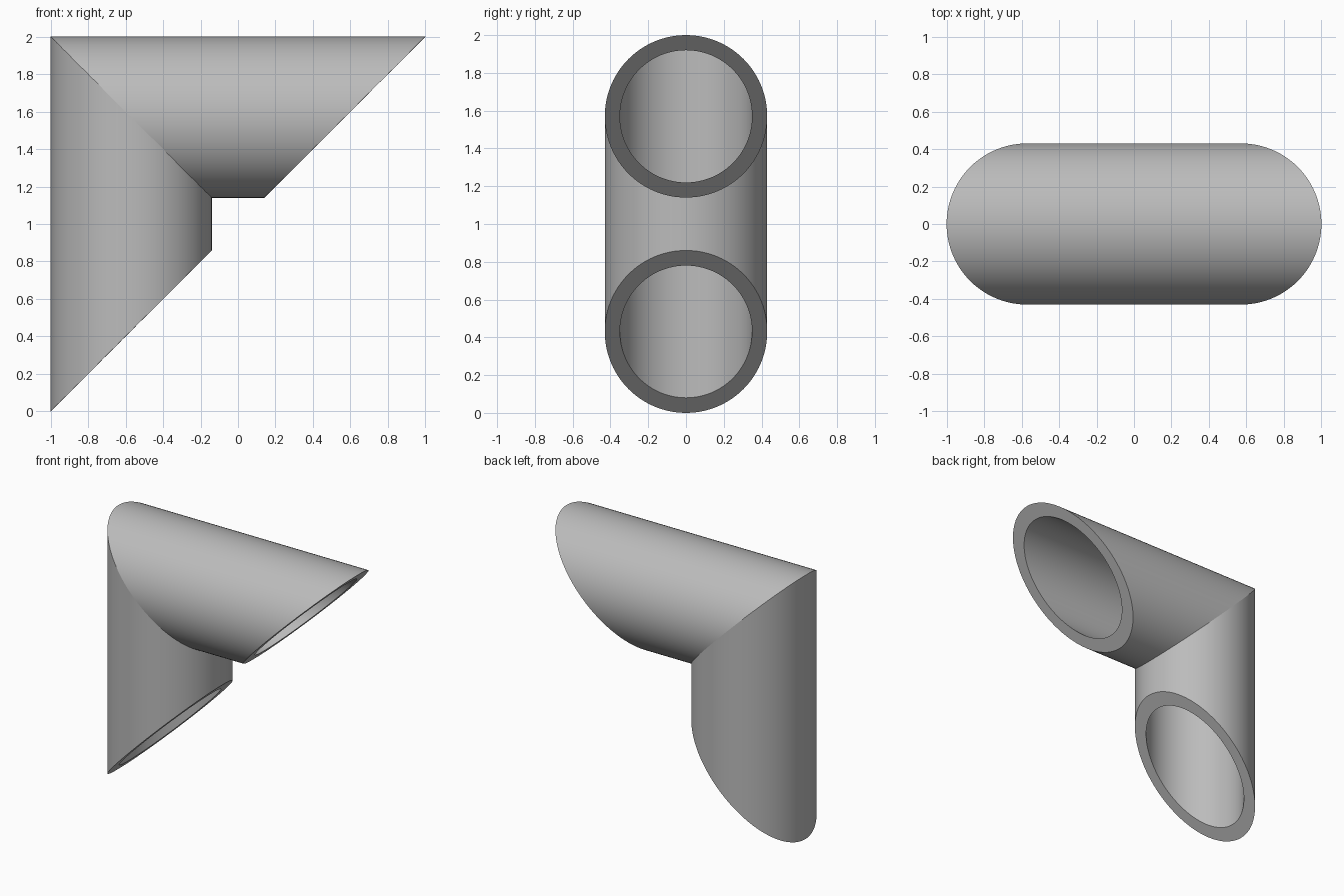
import bpy
import bmesh
from math import cos, sin, tau

cube = bpy.data.objects.get("Cube")
if cube:
    bpy.data.objects.remove(cube, do_unlink=True)

SEGMENTS = 96
OUTER, INNER = 0.43, 0.35
AXIS = 1.57      # height of the horizontal arm's axis

# Plain grey material
grey = bpy.data.materials.new("grey")
grey.use_nodes = True
colour = (0.5, 0.5, 0.5, 1)
grey.diffuse_color = colour
grey.node_tree.nodes["Principled BSDF"].inputs["Base Color"].default_value = colour

bm = bmesh.new()


def pipe_rings(radius):
    """Rings of one wall: slanted mouth, mitre, slanted foot."""
    mouth, mitre, foot = [], [], []
    for i in range(SEGMENTS):
        a = tau * i / SEGMENTS
        z, y = AXIS + radius * cos(a), radius * sin(a)
        mouth.append(bm.verts.new((z - 1, y, z)))
        mitre.append(bm.verts.new((1 - z, y, z)))
        foot.append(bm.verts.new((1 - z, y, 2 - z)))
    return mouth, mitre, foot


def bridge(a, b):
    """Quads between two rings, smooth inside and sharp along the rings."""
    for i in range(SEGMENTS):
        j = (i + 1) % SEGMENTS
        face = bm.faces.new((a[i], a[j], b[j], b[i]))
        face.smooth = True
        for pair in ((a[i], a[j]), (b[i], b[j])):
            bm.edges.get(pair).smooth = False


# Outer wall, inner bore and the two flat rims
outer, inner = pipe_rings(OUTER), pipe_rings(INNER)
for wall in (outer, inner):
    bridge(wall[0], wall[1])
    bridge(wall[1], wall[2])
bridge(outer[0], inner[0])
bridge(outer[2], inner[2])
bmesh.ops.recalc_face_normals(bm, faces=bm.faces)

mesh = bpy.data.meshes.new("mitred_pipe_elbow")
bm.to_mesh(mesh)
bm.free()
mesh.materials.append(grey)
elbow = bpy.data.objects.new("mitred_pipe_elbow", mesh)
bpy.context.collection.objects.link(elbow)
